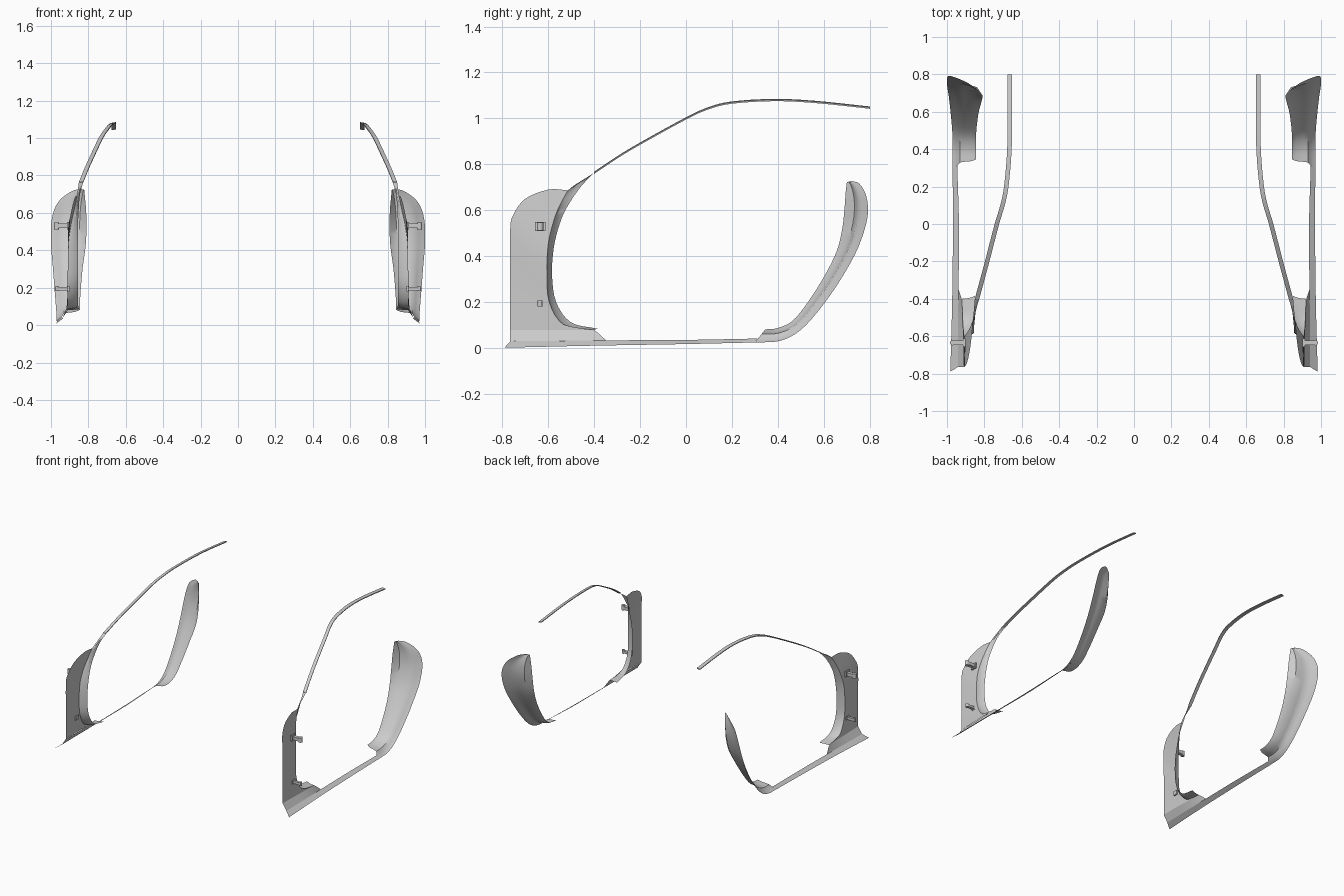
import bpy, bmesh, math
from mathutils import Vector, Matrix

if "Cube" in bpy.data.objects:
    bpy.data.objects.remove(bpy.data.objects["Cube"])

def smooth_rail(pts, steps=4):
    """Catmull-Rom curve through a few control points."""
    p = [Vector(q) for q in pts]
    p = [p[0] * 2 - p[1]] + p + [p[-1] * 2 - p[-2]]
    out = []
    for i in range(1, len(p) - 2):
        a, b, c, d = p[i - 1:i + 3]
        for s in range(steps):
            t = s / steps
            out.append(0.5 * (2 * b + (c - a) * t + (2 * a - 5 * b + 4 * c - d) * t ** 2
                              + (3 * b - a - 3 * c + d) * t ** 3))
    return out + [p[-2]]

def finish(name, bm):
    """Make the object, mirror it to the other side and shade it."""
    bmesh.ops.recalc_face_normals(bm, faces=bm.faces)
    me = bpy.data.meshes.new(name)
    bm.to_mesh(me)
    bm.free()
    ob = bpy.data.objects.new(name, me)
    bpy.context.collection.objects.link(ob)
    bpy.ops.object.select_all(action='DESELECT')
    ob.select_set(True)
    bpy.context.view_layer.objects.active = ob
    bpy.ops.object.shade_smooth_by_angle(angle=math.radians(35))
    ob.modifiers.new("Mirror", 'MIRROR').use_mirror_merge = False
    return ob

def loft(name, rails, steps=4, closed=False):
    """Sheet (or tube, when closed) spanned between matching rails."""
    bm = bmesh.new()
    rows = [[bm.verts.new(v) for v in smooth_rail(r, steps)] for r in rails]
    for r0, r1 in zip(rows, rows[1:] + (rows[:1] if closed else [])):
        for i in range(len(r0) - 1):
            bm.faces.new((r0[i], r0[i + 1], r1[i + 1], r1[i]))
    if closed:
        for k in (0, -1):
            bm.faces.new([r[k] for r in rows])
    return finish(name, bm)

def between(a, b, fx, f0, f1):
    """Rail between two rails: inboard fraction, side-view fraction at start and end."""
    out = []
    for i, (p, q) in enumerate(zip(a, b)):
        f = f0 + (f1 - f0) * min(1, i / (len(a) - 3))
        out.append((p[0] + (q[0] - p[0]) * fx, p[1] + (q[1] - p[1]) * f,
                    p[2] + (q[2] - p[2]) * f))
    return out

# Front pillar panel
front_edge = [(.91, -.765, .08), (.91, -.765, .2), (.91, -.765, .35), (.908, -.765, .52),
              (.897, -.752, .58), (.882, -.70, .65), (.868, -.60, .69), (.862, -.52, .688)]
opening = [(.92, -.40, .08), (.915, -.53, .10), (.91, -.595, .2), (.91, -.605, .33),
           (.905, -.60, .45), (.892, -.58, .54), (.877, -.555, .61), (.862, -.515, .686)]
loft("front_pillar_panel", [front_edge, opening])

# Jamb lip turned inward around the opening
lip_outer = opening + [(.851, -.40, .763)]
lip_inner = [(.85, -.385, .085), (.855, -.50, .112), (.856, -.565, .2), (.856, -.583, .32),
             (.855, -.575, .44), (.855, -.55, .54), (.852, -.52, .61), (.845, -.46, .70),
             (.827, -.40, .763)]
loft("front_jamb_lip", [lip_outer, between(lip_outer, lip_inner, .55, .25, .25), lip_inner])

# Flare from the pillar panel down to the sill
loft("front_pillar_flare", [
    [(.91, -.765, .08), (.91, -.6, .08), (.918, -.45, .08), (.922, -.40, .078), (.938, -.35, .036)],
    [(.942, -.765, .03), (.941, -.6, .032), (.94, -.45, .033), (.939, -.40, .033), (.938, -.35, .034)]])

# Sill strip
loft("sill", [
    [(.982, -.79, .002), (.972, -.4, .011), (.968, 0, .018), (.97, .30, .025)],
    [(.942, -.765, .03), (.938, -.35, .034), (.936, 0, .036), (.945, .312, .042)]], 6)

# Roof rail ribbon
rail = [(.839, -.40, .763), (.812, -.30, .83), (.785, -.2, .89), (.733, 0, 1.0),
        (.703, .1, 1.045), (.683, .2, 1.069), (.667, .38, 1.08), (.664, .56, 1.072),
        (.664, .80, 1.047)]
loft("roof_rail", [[(x + dx, y, z + dz) for x, y, z in rail] for dx, dz in
                   ((-.012, .005), (.012, .001), (.012, -.005), (-.012, -.001))], closed=True)

# Rear jamb shell
outer = [(.97, .30, .025), (.97, .41, .032), (.972, .50, .08), (.98, .59, .18),
         (.99, .68, .31), (1.0, .75, .44), (.995, .79, .57), (.96, .785, .66),
         (.89, .755, .715), (.84, .72, .728)]
inner = [(.845, .345, .082), (.845, .40, .088), (.845, .465, .12), (.84, .53, .20),
         (.83, .60, .31), (.815, .655, .42), (.81, .68, .52), (.812, .69, .61),
         (.818, .695, .68), (.822, .70, .722)]
mids = [between(outer, inner, *f) for f in
        ((.08, .10, .10), (.2, .3, .25), (.32, .64, .38), (.5, .72, .45), (.8, .8, .55))]
loft("rear_jamb", [outer] + mids + [inner])

# Door hinges: base plate, arm and upright pin
def hinge(name, z, s):
    bm = bmesh.new()
    for x, size in ((.908, (.012, .045 * s, .04 * s)), (.94, (.07, .026 * s, .024 * s))):
        bmesh.ops.create_cube(bm, size=1, matrix=Matrix.Translation((x, -.635, z))
                              @ Matrix.Diagonal((*size, 1)))
    bmesh.ops.create_cone(bm, cap_ends=True, segments=12, radius1=.014 * s, radius2=.014 * s,
                          depth=.036 * s, matrix=Matrix.Translation((.97, -.635, z)))
    finish(name, bm)

hinge("upper_hinge", .53, 1)
hinge("lower_hinge", .195, .75)
